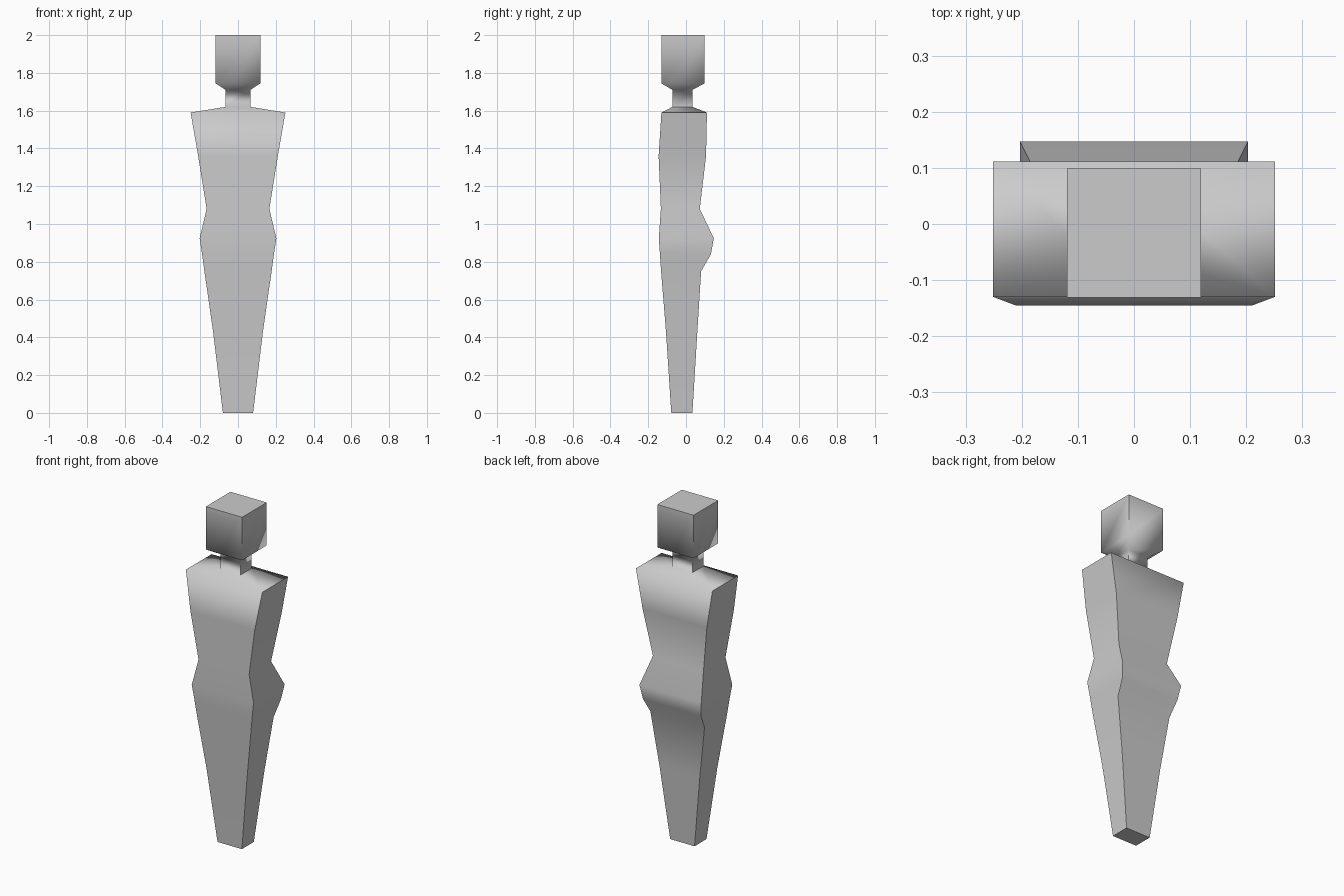
import bpy, bmesh, math

if "Cube" in bpy.data.objects:
    bpy.data.objects.remove(bpy.data.objects["Cube"])


def loft(name, sections, smooth_angle):
    """Skin a stack of rectangles given as (z, half width, front y, back y)."""
    bm = bmesh.new()
    rings = []
    for z, w, front, back in sections:
        corners = ((-w, front), (w, front), (w, back), (-w, back))
        rings.append([bm.verts.new((x, y, z)) for x, y in corners])
    for low, high in zip(rings, rings[1:]):
        for i in range(4):
            j = (i + 1) % 4
            bm.faces.new((low[i], low[j], high[j], high[i]))
    bm.faces.new(rings[0][::-1])
    bm.faces.new(rings[-1])
    bmesh.ops.recalc_face_normals(bm, faces=bm.faces)
    mesh = bpy.data.meshes.new(name)
    bm.to_mesh(mesh)
    bm.free()
    obj = bpy.data.objects.new(name, mesh)
    bpy.context.collection.objects.link(obj)
    bpy.ops.object.select_all(action='DESELECT')
    obj.select_set(True)
    bpy.context.view_layer.objects.active = obj
    bpy.ops.object.shade_smooth_by_angle(angle=math.radians(smooth_angle))
    return obj


# Joined legs, from feet to seat
legs = [
    (0.00, 0.080, -0.078, 0.034),
    (0.43, 0.132, -0.106, 0.060),
    (0.75, 0.178, -0.132, 0.080),
    (0.84, 0.190, -0.138, 0.132),
]
# Hips, waist, chest and shoulders
torso = [
    (0.925, 0.203, -0.144, 0.147),
    (1.08, 0.166, -0.133, 0.073),
    (1.36, 0.211, -0.145, 0.106),
    (1.59, 0.251, -0.130, 0.111),
]
# Neck and square head
neck = [(1.62, 0.066, -0.072, 0.034), (1.71, 0.066, -0.072, 0.034)]
head = [(1.745, 0.119, -0.131, 0.099), (2.00, 0.119, -0.131, 0.099)]

# The figure is one continuous skin
loft("figure_body", legs + torso + neck + head, 70)
